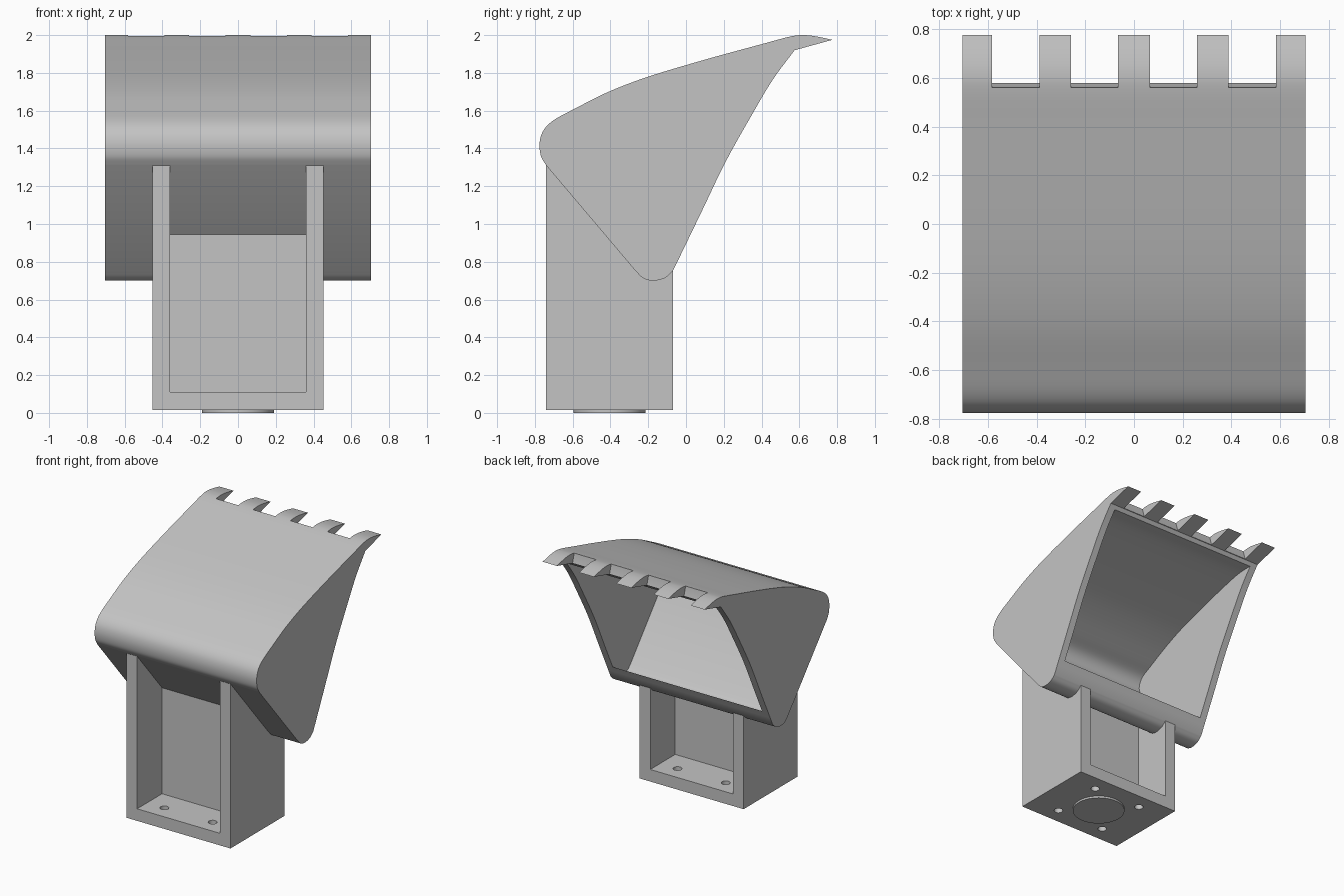
import bpy
import bmesh
from math import radians
from mathutils import Vector

cube = bpy.data.objects.get("Cube")
if cube:
    bpy.data.objects.remove(cube, do_unlink=True)

grey = bpy.data.materials.new("plain_grey")
grey.use_nodes = True
grey.diffuse_color = (0.55, 0.55, 0.55, 1)
grey.node_tree.nodes["Principled BSDF"].inputs["Base Color"].default_value = grey.diffuse_color


def spline(points, steps=5):
    """Smooth curve through the given (y, z) points."""
    p = [Vector(q) for q in points]
    p = [p[0] * 2 - p[1]] + p + [p[-1] * 2 - p[-2]]
    out = []
    for a, b, c, d in zip(p, p[1:], p[2:], p[3:]):
        for i in range(steps):
            t = i / steps
            out.append((b * 2 + (c - a) * t + (a * 2 - b * 5 + c * 4 - d) * t ** 2
                        + (b * 3 - a - c * 3 + d) * t ** 3) / 2)
    return out + [p[-2]]


def add_object(name, bm):
    bmesh.ops.recalc_face_normals(bm, faces=bm.faces)
    mesh = bpy.data.meshes.new(name)
    bm.to_mesh(mesh)
    bm.free()
    mesh.materials.append(grey)
    obj = bpy.data.objects.new(name, mesh)
    bpy.context.collection.objects.link(obj)
    return obj


def prism(name, profile, x0, x1):
    """Extrude a (y, z) profile along x."""
    bm = bmesh.new()
    face = bm.faces.new([bm.verts.new((x0, y, z)) for y, z in profile])
    geom = bmesh.ops.extrude_face_region(bm, geom=[face])["geom"]
    verts = [v for v in geom if isinstance(v, bmesh.types.BMVert)]
    bmesh.ops.translate(bm, verts=verts, vec=(x1 - x0, 0, 0))
    return add_object(name, bm)


def cylinder(name, x, y, z0, z1, radius, sides):
    bm = bmesh.new()
    bmesh.ops.create_cone(bm, cap_ends=True, segments=sides, radius1=radius,
                          radius2=radius, depth=z1 - z0)
    bmesh.ops.translate(bm, verts=bm.verts, vec=(x, y, (z0 + z1) / 2))
    return add_object(name, bm)


def activate(obj):
    bpy.ops.object.select_all(action="DESELECT")
    obj.select_set(True)
    bpy.context.view_layer.objects.active = obj


def cut(obj, cutter):
    mod = obj.modifiers.new("cut", "BOOLEAN")
    mod.operation = "DIFFERENCE"
    mod.solver = "EXACT"
    mod.object = cutter
    activate(obj)
    bpy.ops.object.modifier_apply(modifier=mod.name)
    bpy.data.objects.remove(cutter, do_unlink=True)


def smooth(obj):
    activate(obj)
    bpy.ops.object.shade_smooth_by_angle(angle=radians(30))


# Bucket outline: back and top, mouth edge, rounded heel
top = spline([(-0.74, 1.31), (-0.768, 1.36), (-0.775, 1.43), (-0.755, 1.495), (-0.70, 1.55),
              (-0.58, 1.615), (-0.41, 1.70), (-0.2, 1.78), (0.1, 1.87), (0.4, 1.952),
              (0.55, 1.992), (0.62, 2.0), (0.69, 1.993), (0.775, 1.975)])
mouth = spline([(0.575, 1.92), (0.46, 1.765), (0.35, 1.58), (0.21, 1.33), (0.08, 1.06),
                (-0.07, 0.75)])
heel = spline([(-0.07, 0.75), (-0.11, 0.715), (-0.17, 0.70), (-0.225, 0.712), (-0.27, 0.755)])
bucket = prism("bucket", top + mouth + heel[1:], -0.705, 0.705)

# Hollow inside, open at the mouth
hollow = spline([(0.555, 1.895), (0.4, 1.885), (0.1, 1.81), (-0.2, 1.72), (-0.4, 1.64),
                 (-0.57, 1.555), (-0.68, 1.495), (-0.715, 1.42), (-0.69, 1.34)])
hollow += spline([(-0.24, 0.80), (-0.2, 0.765), (-0.15, 0.765), (-0.1, 0.79), (-0.005, 0.87)])
cut(bucket, prism("hollow_cutter", hollow + [(0.12, 0.8), (0.64, 1.8)], -0.65, 0.65))

# Gaps between the five teeth
gap = [(0.555, 2.1), (0.56, 1.99), (0.58, 1.92), (0.585, 1.88), (0.9, 1.88), (0.9, 2.1)]
for x in (-0.485, -0.1625, 0.1625, 0.485):
    cut(bucket, prism("gap_cutter", gap, x - 0.097, x + 0.097))
smooth(bucket)

# Bracket cheeks, trimmed to the underside of the bucket
cheek = [(-0.74, 0.015), (-0.07, 0.015)] + heel + [(-0.74, 1.31)]
for name, side in (("left_cheek", 1), ("right_cheek", -1)):
    prism(name, cheek, side * 0.36, side * 0.4525)

# Middle web between the cheeks
prism("middle_web", [(-0.43, 0.1), (-0.38, 0.1), (-0.38, 0.89), (-0.43, 0.95)], -0.36, 0.36)

# Base plate with four bolt holes
base = prism("base_plate", [(-0.74, 0.015), (-0.07, 0.015), (-0.07, 0.11), (-0.74, 0.11)],
             -0.36, 0.36)
for x in (-0.21, 0.21):
    for y in (-0.615, -0.195):
        cut(base, cylinder("hole_cutter", x, y, -0.1, 0.3, 0.032, 24))
smooth(base)

# Round boss under the base
smooth(cylinder("mount_boss", 0, -0.405, 0, 0.02, 0.19, 64))
